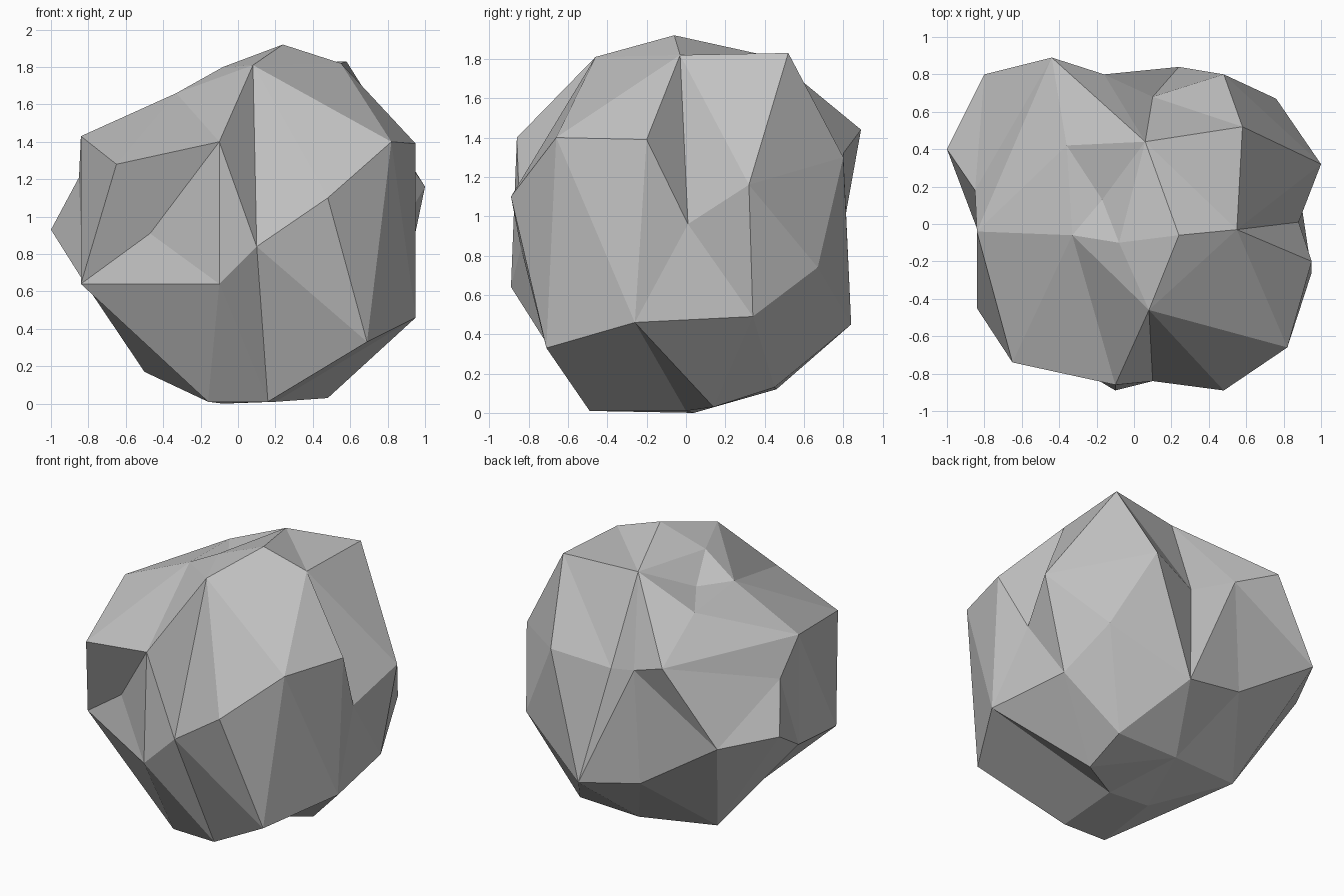
import bpy
import bmesh
from mathutils import Vector

# Remove the default object
default_cube = bpy.data.objects.get("Cube")
if default_cube:
    bpy.data.objects.remove(default_cube, do_unlink=True)

CENTIMETRE = 0.01
CORE = Vector((0, 0, 0.95))

# Corner points of the boulder, tier by tier from the top down (hundredths)
crown = [(24, -6, 192), (8, -46, 181), (-8, -10, 180), (6, 44, 181), (58, 52, 183),
         (55, -3, 182), (-33, -6, 166), (-17, 13, 165), (-36, 42, 163)]
shoulder = [(82, -66, 140), (-10, -86, 140), (-65, -74, 128), (-84, -4, 143),
            (-85, 18, 121), (-44, 89, 144), (-16, 80, 132), (10, 68, 122),
            (48, 80, 130), (100, 32, 116), (95, -20, 139)]
belt = [(48, -89, 110), (10, -84, 84), (-10, -89, 64), (-47, -61, 91), (-84, -45, 64),
        (-83, -5, 66), (-100, 40, 93), (-80, 80, 94), (-20, 79, 54), (24, 84, 45),
        (76, 67, 74), (86, 34, 49), (88, 1, 96), (95, -26, 46)]
base = [(69, -71, 33), (16, -49, 1), (-16, -48, 1), (20, 0, 1), (-8, 4, 0),
        (-50, 37, 17), (4, 46, 12), (50, 45, 13), (48, 14, 3)]

# Ridges and creases that must run between two given corners, in order
creases = [
    # right-hand hollow and the ridge beside it
    (crown[5], shoulder[9]),
    (crown[5], belt[12]),
    (shoulder[9], belt[12]),
    (shoulder[10], belt[13]),
    # front ridge running down from the crown
    (shoulder[1], belt[2]),
    (shoulder[1], crown[6]),
    (crown[1], belt[0]),
    (crown[1], belt[1]),
    (belt[1], base[0]),
    (belt[1], base[1]),
    # back ledge
    (shoulder[8], belt[9]),
    (shoulder[5], crown[3]),
    (shoulder[6], belt[9]),
    # left notch
    (shoulder[3], shoulder[5]),
    (shoulder[4], belt[5]),
    # crown facets
    (crown[3], crown[5]),
    (crown[3], crown[2]),
    # underside
    (base[1], belt[13]),
    (base[3], belt[13]),
]


def make_material(name, colour):
    material = bpy.data.materials.new(name)
    material.use_nodes = True
    material.diffuse_color = colour
    for node in material.node_tree.nodes:
        if node.type == 'BSDF_PRINCIPLED':
            node.inputs["Base Color"].default_value = colour
    return material


def force_crease(start, end):
    """Turn the edge that crosses the wanted crease, if the crease is missing."""
    if any(edge.other_vert(start) == end for edge in start.link_edges):
        return
    for face in start.link_faces:
        for edge in face.edges:
            if start in edge.verts:
                continue
            if any(end in neighbour.verts for neighbour in edge.link_faces):
                bmesh.utils.edge_rotate(edge, True)
                return


# Wrap a triangle skin around the corner directions, then push each to its depth
bm = bmesh.new()
corners = {}
for point in crown + shoulder + belt + base:
    position = Vector(point) * CENTIMETRE
    corners[point] = (bm.verts.new((position - CORE).normalized()), position)
bmesh.ops.convex_hull(bm, input=list(bm.verts), use_existing_faces=False)
bmesh.ops.recalc_face_normals(bm, faces=list(bm.faces))
for start, end in creases:
    force_crease(corners[start][0], corners[end][0])
for vert, position in corners.values():
    vert.co = position
bmesh.ops.recalc_face_normals(bm, faces=list(bm.faces))

# Flat-shaded boulder object
mesh = bpy.data.meshes.new("boulder")
bm.to_mesh(mesh)
bm.free()
for polygon in mesh.polygons:
    polygon.use_smooth = False
mesh.materials.append(make_material("stone grey", (0.54, 0.54, 0.54, 1)))
boulder = bpy.data.objects.new("boulder", mesh)
bpy.context.collection.objects.link(boulder)
